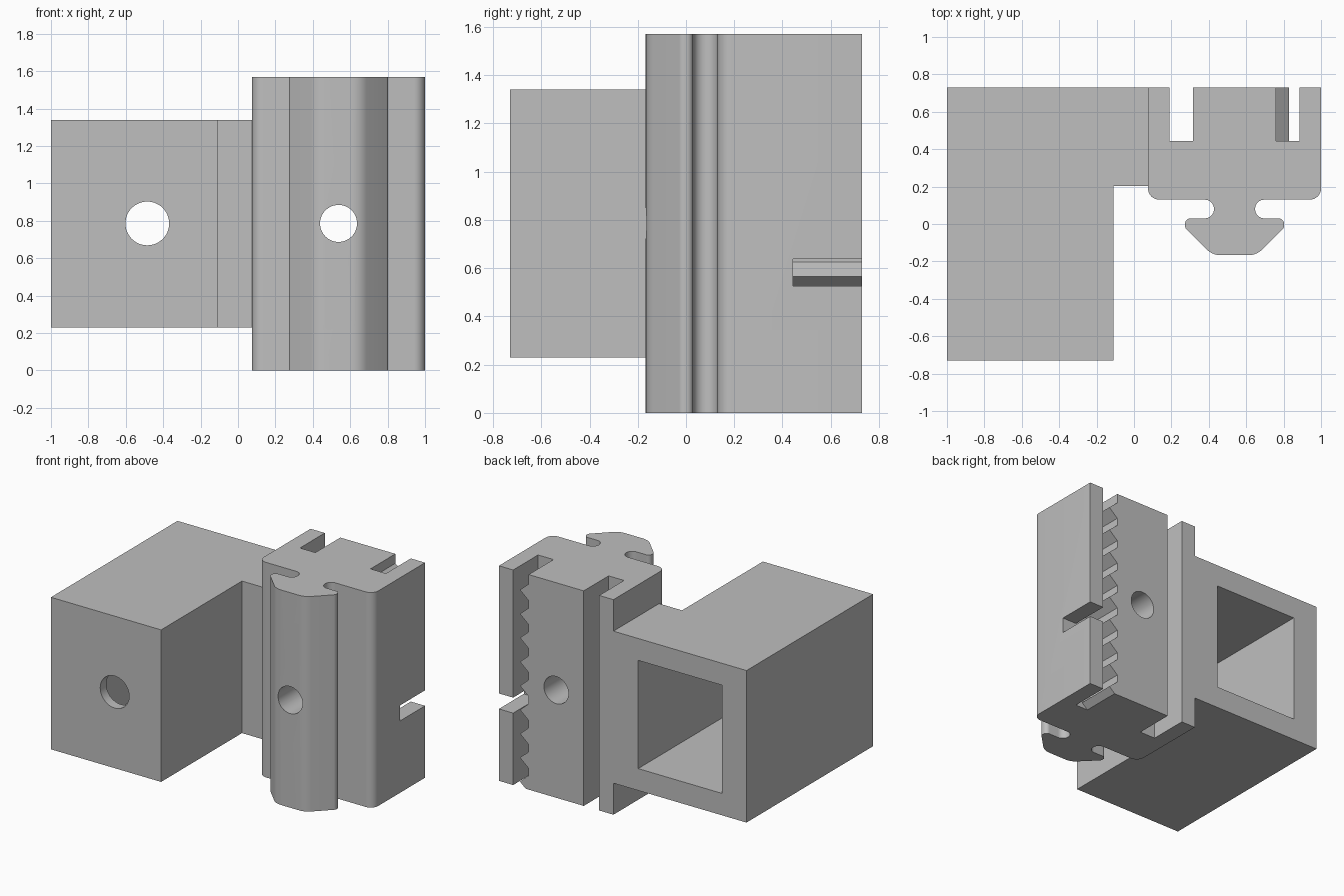
import bpy, bmesh, math
from mathutils import Vector, Matrix

if "Cube" in bpy.data.objects:
    bpy.data.objects.remove(bpy.data.objects["Cube"], do_unlink=True)

GREY = (0.52, 0.52, 0.52, 1)
grey = bpy.data.materials.new("plain grey")
grey.use_nodes = True
grey.diffuse_color = GREY
grey.node_tree.nodes["Principled BSDF"].inputs["Base Color"].default_value = GREY


def rounded(corners, steps=8):
    """Replace each (x, y, radius) corner by a tangent arc."""
    out = []
    for i, (x, y, r) in enumerate(corners):
        p = Vector((x, y))
        if r == 0:
            out.append(p)
            continue
        a = (Vector(corners[i - 1][:2]) - p).normalized()
        b = (Vector(corners[(i + 1) % len(corners)][:2]) - p).normalized()
        half = a.angle(b) / 2
        centre = p + (a + b).normalized() * (r / math.sin(half))
        start = p + a * (r / math.tan(half)) - centre
        end = p + b * (r / math.tan(half)) - centre
        sweep = math.atan2(start.x * end.y - start.y * end.x, start.dot(end))
        for k in range(steps + 1):
            out.append(centre + Matrix.Rotation(sweep * k / steps, 2) @ start)
    return out


def add_object(name, bm):
    bmesh.ops.recalc_face_normals(bm, faces=bm.faces)
    mesh = bpy.data.meshes.new(name)
    bm.to_mesh(mesh)
    bm.free()
    mesh.materials.append(grey)
    obj = bpy.data.objects.new(name, mesh)
    bpy.context.collection.objects.link(obj)
    return obj


def extrude(bm, points, offset):
    face = bm.faces.new([bm.verts.new(p) for p in points])
    new = bmesh.ops.extrude_face_region(bm, geom=[face])["geom"]
    bmesh.ops.translate(bm, vec=offset,
                        verts=[v for v in new if isinstance(v, bmesh.types.BMVert)])


def prism(name, outline, z0, z1):
    bm = bmesh.new()
    extrude(bm, [(p[0], p[1], z0) for p in outline], (0, 0, z1 - z0))
    return add_object(name, bm)


def box(name, x0, x1, y0, y1, z0, z1):
    return prism(name, [(x0, y0), (x1, y0), (x1, y1), (x0, y1)], z0, z1)


def bore(name, x, z, radius, y0, y1):
    bm = bmesh.new()
    ring = [(x + radius * math.cos(math.tau * i / 48), y0,
             z + radius * math.sin(math.tau * i / 48)) for i in range(48)]
    extrude(bm, ring, (0, y1 - y0, 0))
    return add_object(name, bm)


def activate(obj):
    bpy.ops.object.select_all(action="DESELECT")
    obj.select_set(True)
    bpy.context.view_layer.objects.active = obj


def cut(obj, cutter):
    cutter.hide_render = True
    activate(obj)
    mod = obj.modifiers.new("cut", "BOOLEAN")
    mod.operation = "DIFFERENCE"
    mod.solver = "EXACT"
    mod.object = cutter
    bpy.ops.object.modifier_apply(modifier=mod.name)
    bpy.data.objects.remove(cutter, do_unlink=True)


BACK, MID_X, HOLE_Z, TOP = 0.73, 0.5375, 0.786, 1.57
SLOT_Y, OUTER_X, INNER_X = 0.443, 0.88, 0.755

# Hollow block with its neck towards the rail
block = prism("hollow_block", [(-1, -BACK), (-0.11, -BACK), (-0.11, 0.203),
                               (0.075, 0.203), (0.075, BACK), (-1, BACK)], 0.23, 1.34)
cut(block, box("pocket_cutter", -0.80, -0.125, -0.66, 1, 0.39, 1.18))
cut(block, bore("block_hole_cutter", -0.485, HOLE_Z, 0.117, -1, -0.4))

# Rail: half outline measured from its middle, then mirrored
half = [(0.2225, BACK, 0), (0.2225, SLOT_Y, 0), (0.3475, SLOT_Y, 0), (0.3475, BACK, 0),
        (0.4625, BACK, 0), (0.4625, 0.13, 0.06), (0.11, 0.13, 0.049), (0.11, 0.03, 0.049),
        (0.265, 0.03, 0.03), (0.265, -0.02, 0.03), (0.118, -0.167, 0.11)]
outline = [(MID_X + x, y, r) for x, y, r in half]
outline += [(MID_X - x, y, r) for x, y, r in reversed(half)]
rail = prism("slotted_rail", rounded(outline), 0, TOP)
cut(rail, bore("rail_hole_cutter", MID_X, HOLE_Z, 0.099, -1, 1))
cut(rail, box("side_notch_cutter", OUTER_X - 0.05, 1.1, SLOT_Y, 1, 0.525, 0.638))

# Row of teeth inside the outer slot
bm = bmesh.new()
pitch, rise = 0.175, 0.065
for k in range(9):
    tip = 0.04 + k * pitch
    low = max(tip - rise, 0)
    section = [(INNER_X, low), (0.83, tip), (INNER_X, tip + rise)]
    if low == 0:
        section.insert(1, (0.83 - 0.075 * tip / rise, 0))
        section[1] = (0.83 - 0.075 * (tip - low) / rise, low)
    extrude(bm, [(x, SLOT_Y, z) for x, z in section], (0, BACK - SLOT_Y, 0))
teeth = add_object("rack_teeth", bm)

# Smooth curved faces, crisp edges
for obj in (block, rail):
    activate(obj)
    bpy.ops.object.shade_smooth_by_angle(angle=math.radians(25))
